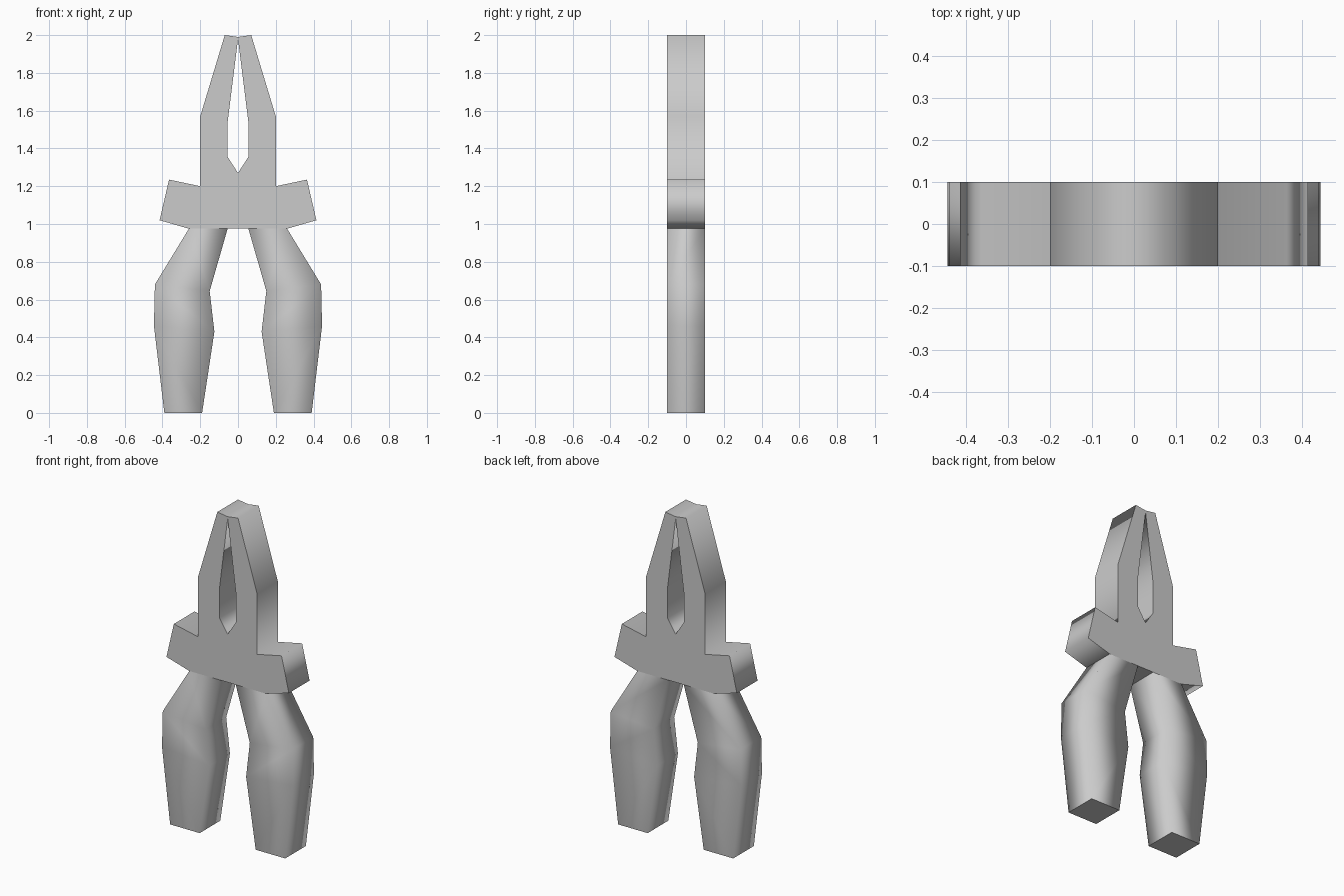
import bpy, bmesh

if "Cube" in bpy.data.objects:
    bpy.data.objects.remove(bpy.data.objects["Cube"])

T = 0.1  # half thickness


def finish(name, bm, sharp):
    bmesh.ops.recalc_face_normals(bm, faces=bm.faces)
    for f in bm.faces:
        f.smooth = True
    for e in bm.edges:
        e.smooth = not sharp(e)
    mesh = bpy.data.meshes.new(name)
    bm.to_mesh(mesh)
    bm.free()
    obj = bpy.data.objects.new(name, mesh)
    bpy.context.collection.objects.link(obj)
    return obj


# Jaws and cross bar: right half of the outline, (x, z)
half = [(0, 0.975), (0.26, 0.975), (0.415, 1.02), (0.365, 1.235), (0.2, 1.2),
        (0.2, 1.57), (0.07, 2.0), (0, 1.99), (0, 1.98), (0.055, 1.54),
        (0.055, 1.355), (0, 1.27)]
bm = bmesh.new()
front = [bm.verts.new((x, -T, z)) for x, z in half]
back = [bm.verts.new((x, T, z)) for x, z in half]
n = len(half)
for i in range(n):
    j = (i + 1) % n
    if half[i][0] or half[j][0]:  # leave the centre seam open for the mirror
        bm.faces.new((front[i], front[j], back[j], back[i]))
bm.faces.new(front)
bm.faces.new(back)
# Flat front and back, smoothly shaded rim
head = finish("jaws", bm, lambda e: e.verts[0].co.y == e.verts[1].co.y)
mirror = head.modifiers.new("mirror", 'MIRROR')
mirror.use_clip = True
mirror.merge_threshold = 0.0005

# Handles: (inner x, inner z, outer x, outer z) stations from the bottom up
stations = [(0.19, 0, 0.39, 0), (0.125, 0.43, 0.445, 0.46),
            (0.15, 0.645, 0.44, 0.68), (0.055, 0.975, 0.26, 0.975)]


def handle(name, side):
    bm = bmesh.new()
    rings = [[bm.verts.new((side * x, y, z)) for x, y, z in
              ((xi, -T, zi), (xo, -T, zo), (xo, T, zo), (xi, T, zi))]
             for xi, zi, xo, zo in stations]
    for a, b in zip(rings, rings[1:]):
        for i in range(4):
            j = (i + 1) % 4
            bm.faces.new((a[i], a[j], b[j], b[i]))
    bm.faces.new(rings[0])
    bm.faces.new(rings[-1])
    ends = set(rings[0]) | set(rings[-1])
    # Only the end caps keep hard edges
    return finish(name, bm, lambda e: e.verts[0] in ends and e.verts[1] in ends)


handle("left_handle", -1)
handle("right_handle", 1)
